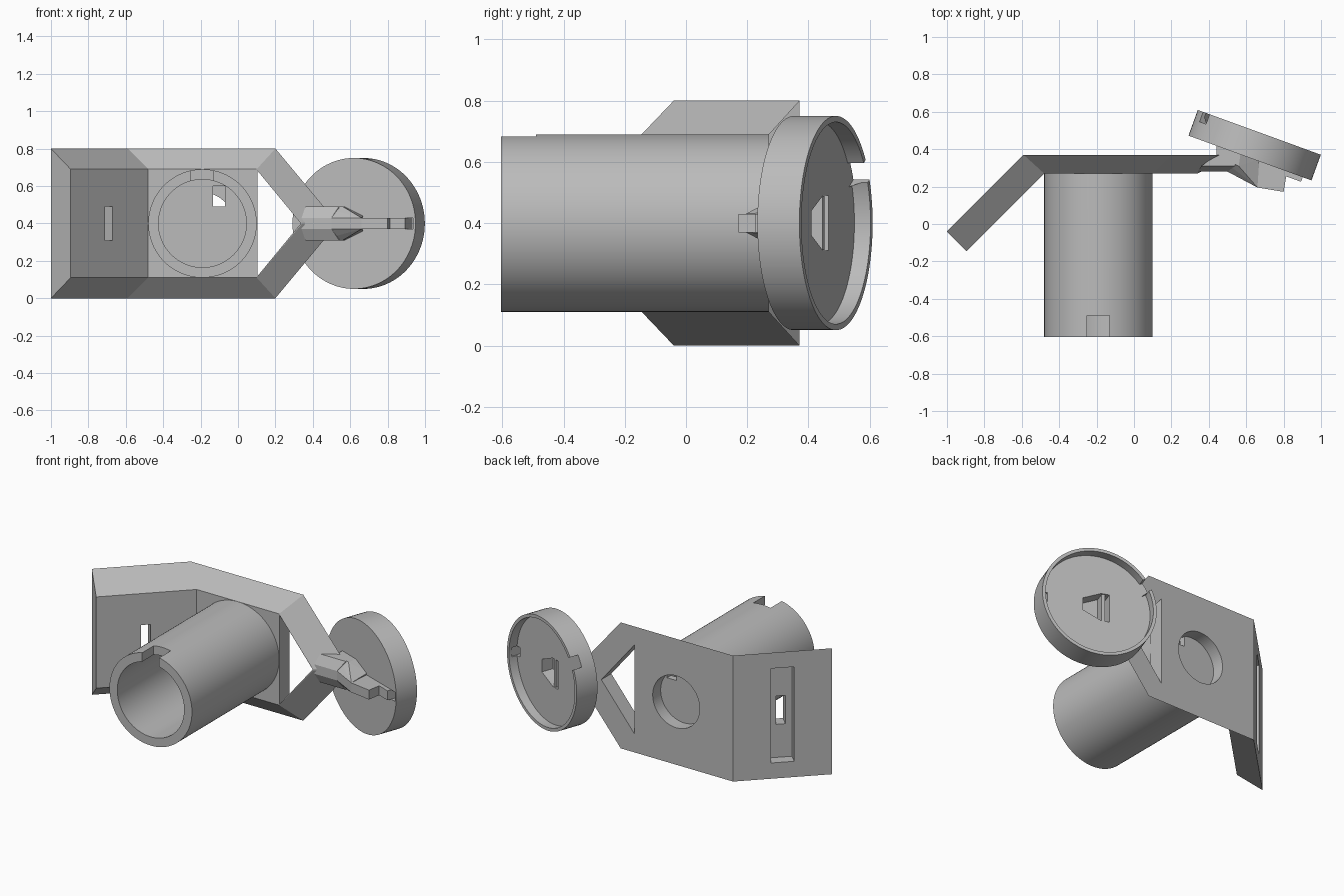
import bpy, bmesh, math
from mathutils import Matrix, Vector

cube = bpy.data.objects.get("Cube")
if cube:
    bpy.data.objects.remove(cube, do_unlink=True)

MID = 0.4  # height of the shared centre line

grey = bpy.data.materials.new("plain_grey")
grey.use_nodes = True
grey.diffuse_color = (0.5, 0.5, 0.5, 1)
grey.node_tree.nodes["Principled BSDF"].inputs["Base Color"].default_value = (0.5, 0.5, 0.5, 1)


def add_object(name, bm, matrix=Matrix()):
    bmesh.ops.recalc_face_normals(bm, faces=bm.faces)
    mesh = bpy.data.meshes.new(name)
    bm.to_mesh(mesh)
    bm.free()
    mesh.transform(matrix)
    mesh.materials.append(grey)
    obj = bpy.data.objects.new(name, mesh)
    bpy.context.collection.objects.link(obj)
    return obj


def hull(name, points, matrix=Matrix()):
    bm = bmesh.new()
    for p in points:
        bm.verts.new(p)
    res = bmesh.ops.convex_hull(bm, input=bm.verts)
    inside = [v for v in res["geom_interior"] if isinstance(v, bmesh.types.BMVert)]
    bmesh.ops.delete(bm, geom=inside, context="VERTS")
    bmesh.ops.dissolve_limit(bm, angle_limit=0.01, verts=bm.verts, edges=bm.edges)
    return add_object(name, bm, matrix)


def box(name, x, y, z, matrix=Matrix()):
    return hull(name, [(a, b, c) for a in x for b in y for c in z], matrix)


def prism(name, outline, y, matrix=Matrix()):
    return hull(name, [(a, b, c) for a, c in outline for b in y], matrix)


def cylinder(name, radius, y, matrix=Matrix()):
    bm = bmesh.new()
    bmesh.ops.create_cone(bm, cap_ends=True, segments=96, radius1=radius, radius2=radius,
                          depth=y[1] - y[0])
    turn = Matrix.Translation((0, sum(y) / 2, 0)) @ Matrix.Rotation(math.pi / 2, 4, "X")
    return add_object(name, bm, matrix @ turn)


def cut(obj, *cutters):
    for c in cutters:
        c.hide_render = True
        mod = obj.modifiers.new("cut", "BOOLEAN")
        mod.operation, mod.solver, mod.object = "DIFFERENCE", "EXACT", c
    graph = bpy.context.evaluated_depsgraph_get()
    mesh = bpy.data.meshes.new_from_object(obj.evaluated_get(graph))
    obj.modifiers.clear()
    obj.data = mesh
    for c in cutters:
        bpy.data.objects.remove(c, do_unlink=True)


def smooth(obj):
    bpy.ops.object.select_all(action="DESELECT")
    obj.select_set(True)
    bpy.context.view_layer.objects.active = obj
    bpy.ops.object.shade_smooth_by_angle(angle=math.radians(30))


# Bevelled back plate: each station is back x, y, half height, then front x, y, half height
stations = [(-1, -0.04, 0.4, -0.895, -0.145, 0.29),
            (-0.59, 0.37, 0.4, -0.48, 0.27, 0.29),
            (0.2, 0.37, 0.4, 0.1, 0.27, 0.29),
            (0.53, 0.37, 0.004, 0.34, 0.27, 0.004)]
bm = bmesh.new()
rings = []
for bx, by, bh, fx, fy, fh in stations:
    rings.append([bm.verts.new(p) for p in ((bx, by, MID - bh), (bx, by, MID + bh),
                                            (fx, fy, MID + fh), (fx, fy, MID - fh))])
for a, b in zip(rings, rings[1:]):
    for i in range(4):
        j = (i + 1) % 4
        bm.faces.new((a[i], a[j], b[j], b[i]))
bm.faces.new(rings[0])
bm.faces.new(rings[-1])
plate = add_object("back_plate", bm)

# Frame on the angled wing: local x runs along it, local y points to its back
wing = Matrix.Translation((-0.795, 0.165, MID)) @ Matrix.Rotation(math.radians(45), 4, "Z")
tube_frame = Matrix.Translation((-0.19, 0, MID))
cut(plate,
    prism("window_cutter", [(0.103, MID - 0.283), (0.103, MID + 0.283), (0.336, MID)], (0.2, 0.45)),
    box("pocket_cutter", (-0.067, 0.067), (-0.07, 0.05), (-0.3, 0.3), wing),
    box("slot_cutter", (-0.028, 0.028), (-0.2, 0.05), (-0.09, 0.09), wing),
    cylinder("hole_cutter", 0.165, (0.2, 0.45), tube_frame))

# Tube with a closed end, a key slot and a front notch
tube = cylinder("tube", 0.29, (-0.605, 0.29), tube_frame)
cut(tube,
    cylinder("bore_cutter", 0.235, (-0.7, 0.25), tube_frame),
    box("key_cutter", (0.055, 0.12), (0.2, 0.4), (0.09, 0.2), tube_frame),
    box("notch_cutter", (-0.06, 0.06), (-0.7, -0.49), (0.18, 0.35), tube_frame))
smooth(tube)

# Round cap, tilted, open towards the back
cap_frame = Matrix.Translation((0.67, 0.49, MID)) @ Matrix.Rotation(math.radians(-20), 4, "Z")
cap = cylinder("cap", 0.35, (-0.146, 0), cap_frame)
notch_frame = cap_frame @ Matrix.Rotation(math.radians(30), 4, "Y")
cut(cap,
    cylinder("recess_cutter", 0.33, (-0.056, 0.1), cap_frame),
    box("rim_notch_cutter", (-0.4, -0.3), (-0.056, 0.1), (-0.037, 0.037), notch_frame),
    box("rim_slot_cutter", (0.3, 0.336), (-0.2, -0.02), (-0.03, 0.03), cap_frame),
    prism("centre_cutter", [(-0.08, -0.09), (-0.08, 0.09), (-0.03, 0.09), (0.08, 0.04),
                            (0.08, -0.04), (-0.03, -0.09)], (-0.135, 0), cap_frame))
smooth(cap)
box("centre_rib", (-0.055, -0.035), (-0.136, -0.06), (-0.088, 0.088), cap_frame)


# Bracket that joins the plate to the cap
def bracket(name, front, back):
    hull(name, [(x, y, MID + s * h) for x, y, h in front + back for s in (-1, 1)])


bracket("bracket_root", [(0.34, 0.28, 0.03), (0.5, 0.28, 0.03)],
        [(0.36, 0.31, 0.09), (0.44, 0.368, 0.09), (0.54, 0.31, 0.09), (0.54, 0.36, 0.09)])
bracket("bracket_neck", [(0.5, 0.28, 0.03), (0.66, 0.195, 0.03)],
        [(0.44, 0.368, 0.09), (0.44, 0.425, 0.09), (0.56, 0.31, 0.09),
         (0.57, 0.38, 0.09), (0.67, 0.345, 0.04)])
bracket("bracket_nose", [(0.66, 0.195, 0.03), (0.8, 0.172, 0.03)],
        [(0.82, 0.295, 0.03), (0.66, 0.35, 0.03)])
box("bracket_tip", (0.2, 0.3), (-0.172, -0.14), (-0.03, 0.03), cap_frame)
